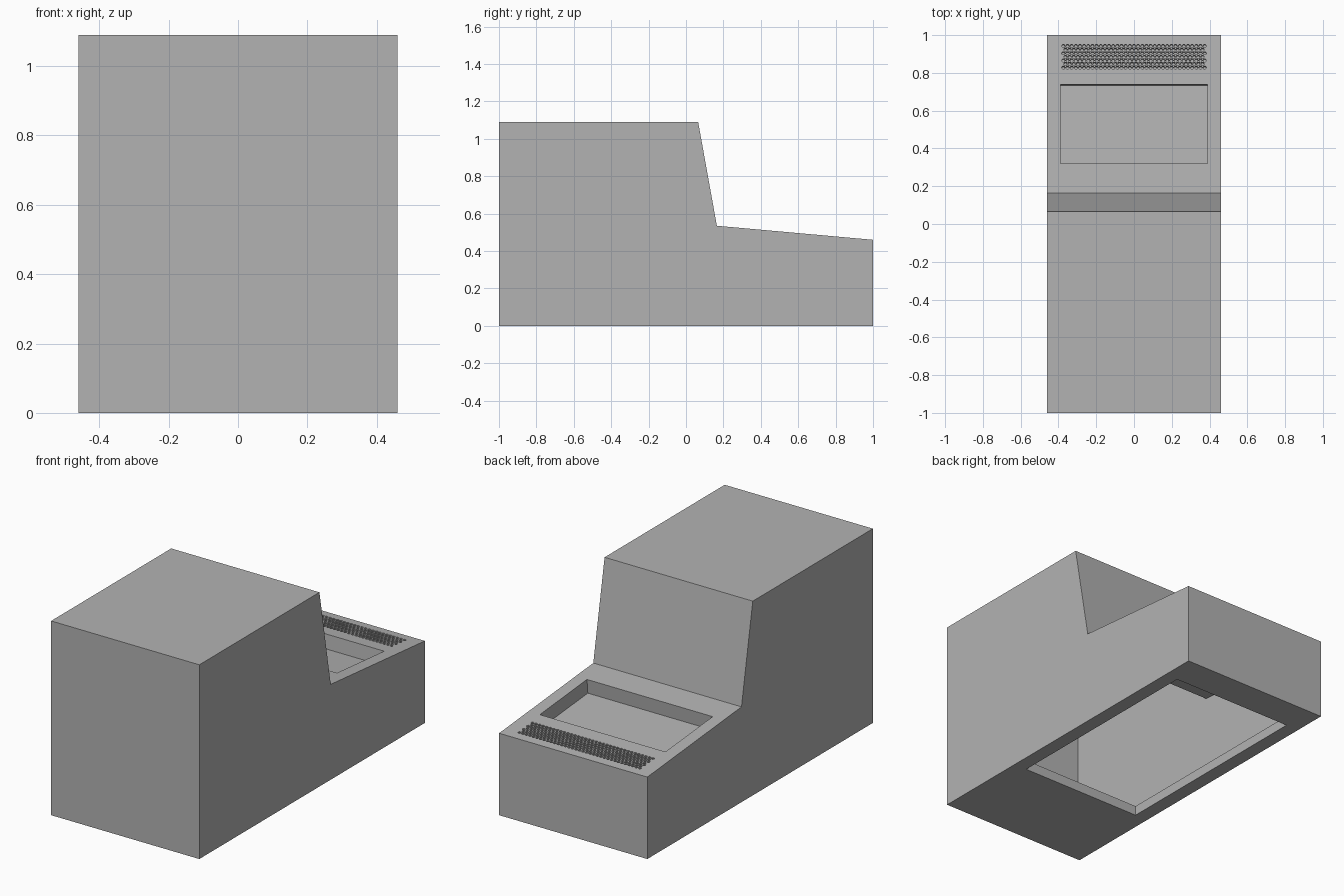
import bpy, bmesh, math
from mathutils import Matrix, Vector

if "Cube" in bpy.data.objects:
    bpy.data.objects.remove(bpy.data.objects["Cube"], do_unlink=True)

HALF_W, WALL = 0.46, 0.055
SLOPE = math.atan2(0.46 - 0.535, 0.835)   # tilt of the low deck

grey = bpy.data.materials.new("plain_grey")
grey.use_nodes = True
grey.diffuse_color = (0.45, 0.45, 0.45, 1)
grey.node_tree.nodes["Principled BSDF"].inputs["Base Color"].default_value = (0.45, 0.45, 0.45, 1)


def finish(name, bm):
    bmesh.ops.recalc_face_normals(bm, faces=bm.faces)
    mesh = bpy.data.meshes.new(name)
    bm.to_mesh(mesh)
    bm.free()
    mesh.materials.append(grey)
    obj = bpy.data.objects.new(name, mesh)
    bpy.context.collection.objects.link(obj)
    return obj


def extrude_profile(name, points, half):
    """Side profile of (y, z) points swept across x."""
    bm = bmesh.new()
    face = bm.faces.new([bm.verts.new((-half, y, z)) for y, z in points])
    swept = bmesh.ops.extrude_face_region(bm, geom=[face])["geom"]
    verts = [v for v in swept if isinstance(v, bmesh.types.BMVert)]
    bmesh.ops.translate(bm, verts=verts, vec=(2 * half, 0, 0))
    return finish(name, bm)


def box(name, centre, size, tilt=0):
    bm = bmesh.new()
    matrix = (Matrix.Translation(centre) @ Matrix.Rotation(tilt, 4, 'X')
              @ Matrix.Diagonal((*size, 1)))
    bmesh.ops.create_cube(bm, size=1, matrix=matrix)
    return finish(name, bm)


def deck_point(x, y):
    return Vector((x, y, 0.535 + (y - 0.165) * math.tan(SLOPE)))


def cut(target, cutter):
    cutter.hide_render = True
    mod = target.modifiers.new("cut", 'BOOLEAN')
    mod.operation, mod.solver, mod.object = 'DIFFERENCE', 'EXACT', cutter
    bpy.context.view_layer.objects.active = target
    bpy.ops.object.modifier_apply(modifier=mod.name)
    bpy.data.objects.remove(cutter, do_unlink=True)


# Stepped housing: tall block, leaning face, sloping low deck
housing = extrude_profile("housing", [
    (-1, 0), (1, 0), (1, 0.46), (0.165, 0.535), (0.065, 1.09), (-1, 1.09)], HALF_W)

# Hollow inside, lower beneath the deck pocket
cut(housing, extrude_profile("cavity_cutter", [
    (-1 + WALL, WALL), (1 - WALL, WALL), (1 - WALL, 0.36), (0.28, 0.415),
    (0.28, 0.467), (0.115, 0.48), (0.015, 1.09 - WALL), (-1 + WALL, 1.09 - WALL)],
    HALF_W - WALL))

# Opening in the underside
cut(housing, box("base_opening_cutter", (0, 0.185, 0), (0.76, 1.25, 0.2)))

# Rectangular pocket square to the sloping deck
cut(housing, box("pocket_cutter", deck_point(0, 0.53), (0.78, 0.42, 0.16), SLOPE))

# Vent: staggered rows of small six-sided holes
bm = bmesh.new()
ROWS, COLS, PITCH = 7, 35, 0.022
for row in range(ROWS):
    count = COLS - row % 2
    for col in range(count):
        spot = deck_point((col - (count - 1) / 2) * PITCH, 0.885 + (row - 3) * PITCH * 0.866)
        bmesh.ops.create_cone(
            bm, cap_ends=True, segments=6, radius1=0.009, radius2=0.009, depth=0.08,
            matrix=Matrix.Translation(spot) @ Matrix.Rotation(SLOPE, 4, 'X')
            @ Matrix.Rotation(math.pi / 6, 4, 'Z'))
cut(housing, finish("vent_cutter", bm))
